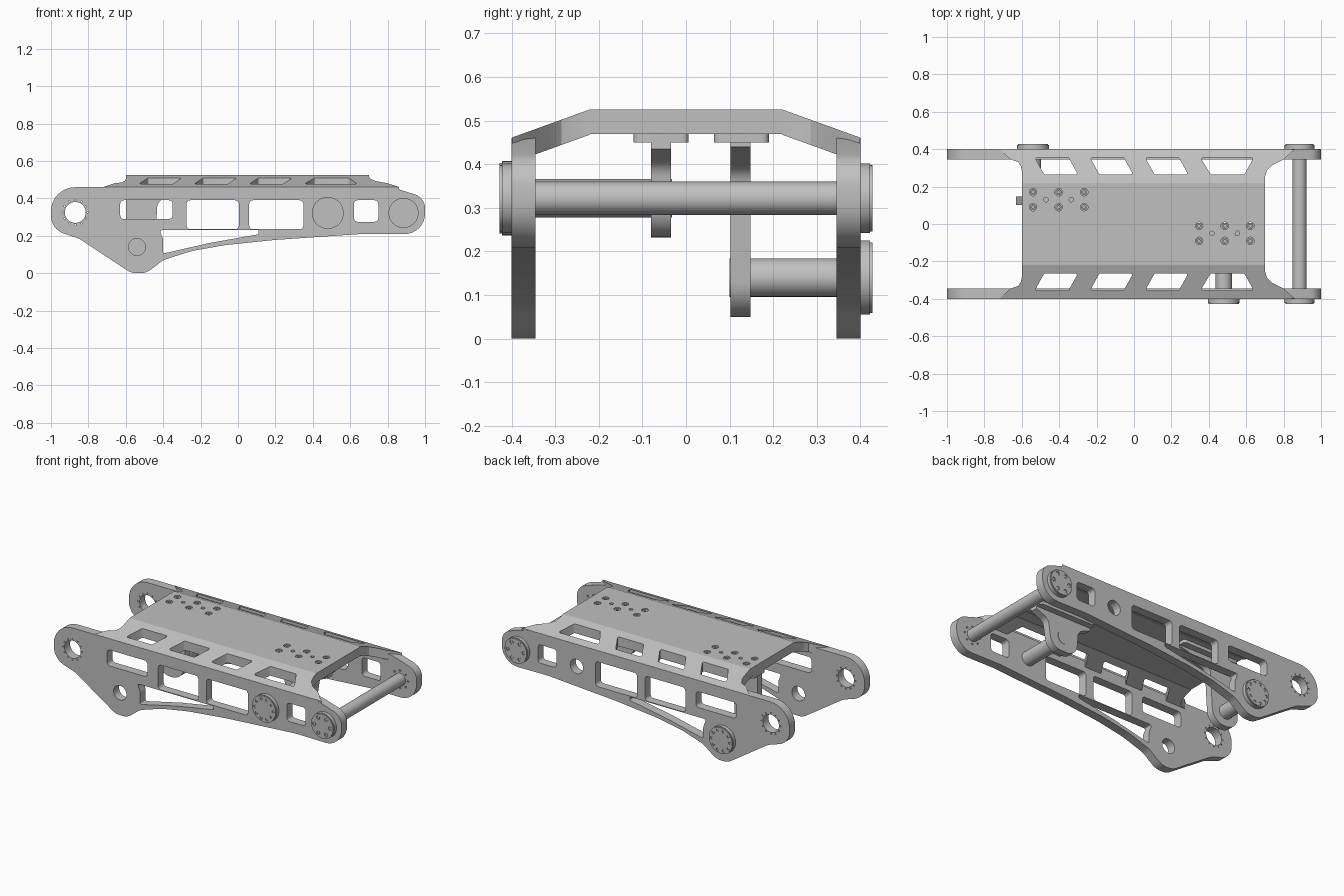
import bpy, bmesh, math
from mathutils import Vector

if "Cube" in bpy.data.objects:
    bpy.data.objects.remove(bpy.data.objects["Cube"])

grey = bpy.data.materials.new("satin_grey")
grey.use_nodes = True
grey.diffuse_color = (0.53, 0.53, 0.53, 1)
grey.node_tree.nodes["Principled BSDF"].inputs["Base Color"].default_value = (0.53, 0.53, 0.53, 1)


def rounded(corners, steps=8):
    """Polygon from (x, y, radius) corners, each replaced by an arc."""
    out = []
    for i, (x, y, r) in enumerate(corners):
        p = Vector((x, y))
        if r == 0:
            out.append(p)
            continue
        u = (Vector(corners[i - 1][:2]) - p).normalized()
        v = (Vector(corners[(i + 1) % len(corners)][:2]) - p).normalized()
        half = u.angle(v) / 2
        c = p + (u + v).normalized() * r / math.sin(half)
        s = p + u * r / math.tan(half) - c
        e = p + v * r / math.tan(half) - c
        start = math.atan2(s.y, s.x)
        turn = math.remainder(math.atan2(e.y, e.x) - start, math.tau)
        for k in range(steps + 1):
            a = start + turn * k / steps
            out.append(c + Vector((math.cos(a), math.sin(a))) * r)
    return out


def circle(x, y, r, n=32):
    return [Vector((x + r * math.cos(math.tau * k / n), y + r * math.sin(math.tau * k / n)))
            for k in range(n)]


def window(x0, x1, y0, y1, r=0.02):
    return rounded([(x0, y0, r), (x1, y0, r), (x1, y1, r), (x0, y1, r)], 5)


def ring(x, y, radius, count, r, n=12):
    return [circle(c.x, c.y, r, n) for c in circle(x, y, radius, count)]


def slab(name, outline, holes, lo, hi, upright=True, slope=None):
    """Flat plate with holes; upright plates lie in XZ, others in XY and may slope in y."""
    curve = bpy.data.curves.new(name, 'CURVE')
    curve.dimensions, curve.fill_mode = '2D', 'BOTH'
    curve.extrude = (hi - lo) / 2
    for loop in [outline] + holes:
        sp = curve.splines.new('POLY')
        sp.points.add(len(loop) - 1)
        for pt, co in zip(sp.points, loop):
            pt.co = (co.x, co.y, 0, 1)
        sp.use_cyclic_u = True
    tmp = bpy.data.objects.new(name + "_curve", curve)
    bpy.context.collection.objects.link(tmp)
    bpy.context.view_layer.update()
    mesh = bpy.data.meshes.new_from_object(tmp.evaluated_get(bpy.context.evaluated_depsgraph_get()))
    bpy.data.objects.remove(tmp)
    bpy.data.curves.remove(curve)
    bm = bmesh.new()
    bm.from_mesh(mesh)
    for v in bm.verts:
        x, y, z = v.co
        w = z + (lo + hi) / 2
        if upright:
            v.co = (x, w, y)
        else:
            v.co = (x, y, w + (slope(y) if slope else 0))
    bmesh.ops.remove_doubles(bm, verts=bm.verts, dist=1e-5)
    bmesh.ops.recalc_face_normals(bm, faces=bm.faces)
    bm.to_mesh(mesh)
    bm.free()
    mesh.name = name
    mesh.materials.clear()
    mesh.materials.append(grey)
    ob = bpy.data.objects.new(name, mesh)
    bpy.context.collection.objects.link(ob)
    bpy.ops.object.select_all(action='DESELECT')
    ob.select_set(True)
    bpy.context.view_layer.objects.active = ob
    bpy.ops.object.shade_smooth_by_angle(angle=math.radians(25))
    return ob


# Pivot centres in x, z
NOSE, LOW, MID, TAIL = (-0.87, 0.325), (-0.54, 0.14), (0.48, 0.322), (0.885, 0.322)

# Side plates
side = rounded([(-1, 0.46, 0.13), (-1, 0.235, 0.1), (-0.85, 0.185, 0.15), (-0.57, 0, 0.1),
                (-0.49, 0, 0.1), (-0.4, 0.07, 0.1), (-0.25, 0.118, 0.4), (-0.07, 0.15, 0.5),
                (0.2, 0.178, 0.5), (0.68, 0.211, 0.5), (1, 0.208, 0.11), (1, 0.405, 0.08),
                (0.82, 0.46, 0.15)])
slot = rounded([(-0.42, 0.23, 0.01), (-0.4, 0.18, 0.04), (-0.4, 0.105, 0.008),
                (-0.15, 0.162, 0.4), (0.11, 0.208, 0.006), (0.11, 0.23, 0.006)], 5)
openings = [slot, window(-0.63, -0.35, 0.29, 0.39), window(-0.275, 0.005, 0.235, 0.39),
            window(0.06, 0.35, 0.235, 0.39), window(0.62, 0.75, 0.275, 0.39),
            circle(*NOSE, 0.056)] + ring(*NOSE, 0.066, 12, 0.004, 8) + ring(*TAIL, 0.055, 8, 0.006, 8)
slab("front_side_plate", side, openings + [circle(*LOW, 0.045)], -0.4, -0.345)
slab("back_side_plate", side, openings + [circle(*MID, 0.045)], 0.345, 0.4)

# Deck: flat centre with counterbored bolt holes
bolts, dowels = [], []
for cx, cy in ((-0.403, 0.13), (0.485, -0.05)):
    bolts += [(cx + dx, cy + dy) for dx in (-0.137, 0, 0.137) for dy in (-0.04, 0.04)]
    dowels += [(cx + dx, cy) for dx in (-0.068, 0.068)]
deck = rounded([(-0.6, -0.22, 0), (0.7, -0.22, 0), (0.7, 0.22, 0), (-0.6, 0.22, 0)])
slab("deck_centre", deck, [circle(x, y, 0.02, 16) for x, y in bolts]
     + [circle(x, y, 0.012, 16) for x, y in dowels], 0.47, 0.526, False)
for i, (x, y) in enumerate(bolts):
    slab(f"deck_bolt_{i}", circle(x, y, 0.016, 16), [circle(x, y, 0.008, 6)], 0.468, 0.521, False)

# Deck: sloping flanks with slanted cut-outs
flank = [(-0.6, 0.22), (-0.6, 0.285), (-0.605, 0.31), (-0.62, 0.332), (-0.66, 0.345), (-0.72, 0.399),
         (0.86, 0.399), (0.8, 0.345), (0.74, 0.315), (0.71, 0.285), (0.7, 0.25), (0.7, 0.22)]
cutouts = [[(x, 0.355, 0.008), (x + 0.18, 0.355, 0.008), (x + 0.23, 0.265, 0.008), (x + 0.05, 0.265, 0.008)]
           for x in (-0.53, -0.235, 0.06)]
cutouts.append([(0.355, 0.355, 0.008), (0.64, 0.355, 0.008), (0.59, 0.265, 0.008), (0.41, 0.265, 0.008)])
for name, s in (("front", -1), ("back", 1)):
    slab(name + "_deck_flank", [Vector((x, y * s)) for x, y in flank],
         [rounded([(x, y * s, r) for x, y, r in c], 4) for c in cutouts],
         0.468, 0.526, False, lambda y: -0.361 * (abs(y) - 0.22))

# Hanging brackets with mounting flanges
low_web = rounded([(-0.6, 0.452, 0), (-0.22, 0.452, 0), (-0.22, 0.44, 0), (-0.43, 0.39, 0.05),
                   (-0.45, 0.05, 0.085), (-0.63, 0.05, 0.085), (-0.63, 0.2, 0.05), (-0.6, 0.28, 0.05)])
mid_web = rounded([(0.29, 0.452, 0), (0.68, 0.452, 0), (0.68, 0.435, 0), (0.595, 0.4, 0.05),
                   (0.57, 0.232, 0.075), (0.39, 0.232, 0.075), (0.375, 0.4, 0.05), (0.29, 0.435, 0)])
slab("low_bracket_web", low_web, [], 0.102, 0.148)
slab("mid_bracket_web", mid_web, [], -0.08, -0.034)
for name, cx, cy in (("low", -0.403, 0.127), ("mid", 0.485, -0.057)):
    slab(name + "_bracket_flange", window(cx - 0.195, cx + 0.195, cy - 0.063, cy + 0.063, 0.015),
         [], 0.45, 0.471, False)

# Pins
for name, c, r, lo, hi in (("low", LOW, 0.044, 0.1, 0.4), ("mid", MID, 0.044, -0.4, -0.032),
                           ("tail", TAIL, 0.038, -0.4, 0.4)):
    slab(name + "_pin", circle(*c, r, 40), [], lo, hi)

# Pin caps: base disc, drilled face and recessed bolts
for name, c, s, count in (("low", LOW, 1, 10), ("mid", MID, -1, 10),
                          ("tail_back", TAIL, 1, 6), ("tail_front", TAIL, -1, 6)):
    R = 0.08 if "tail" in name else 0.085
    reach = 0.055 if count == 6 else 0.064
    size = 0.012 if count == 6 else 0.009

    def layer(part, outline, holes, a, b):
        slab(f"{name}_{part}", outline, holes, min(a * s, b * s), max(a * s, b * s))

    layer("cap_base", circle(*c, R, 48), [], 0.399, 0.422)
    layer("cap_face", circle(*c, R - 0.004, 48), ring(*c, reach, count, size), 0.422, 0.428)
    for i, head in enumerate(ring(*c, reach, count, size * 0.7)):
        layer(f"cap_bolt_{i}", head, [], 0.42, 0.4255)
